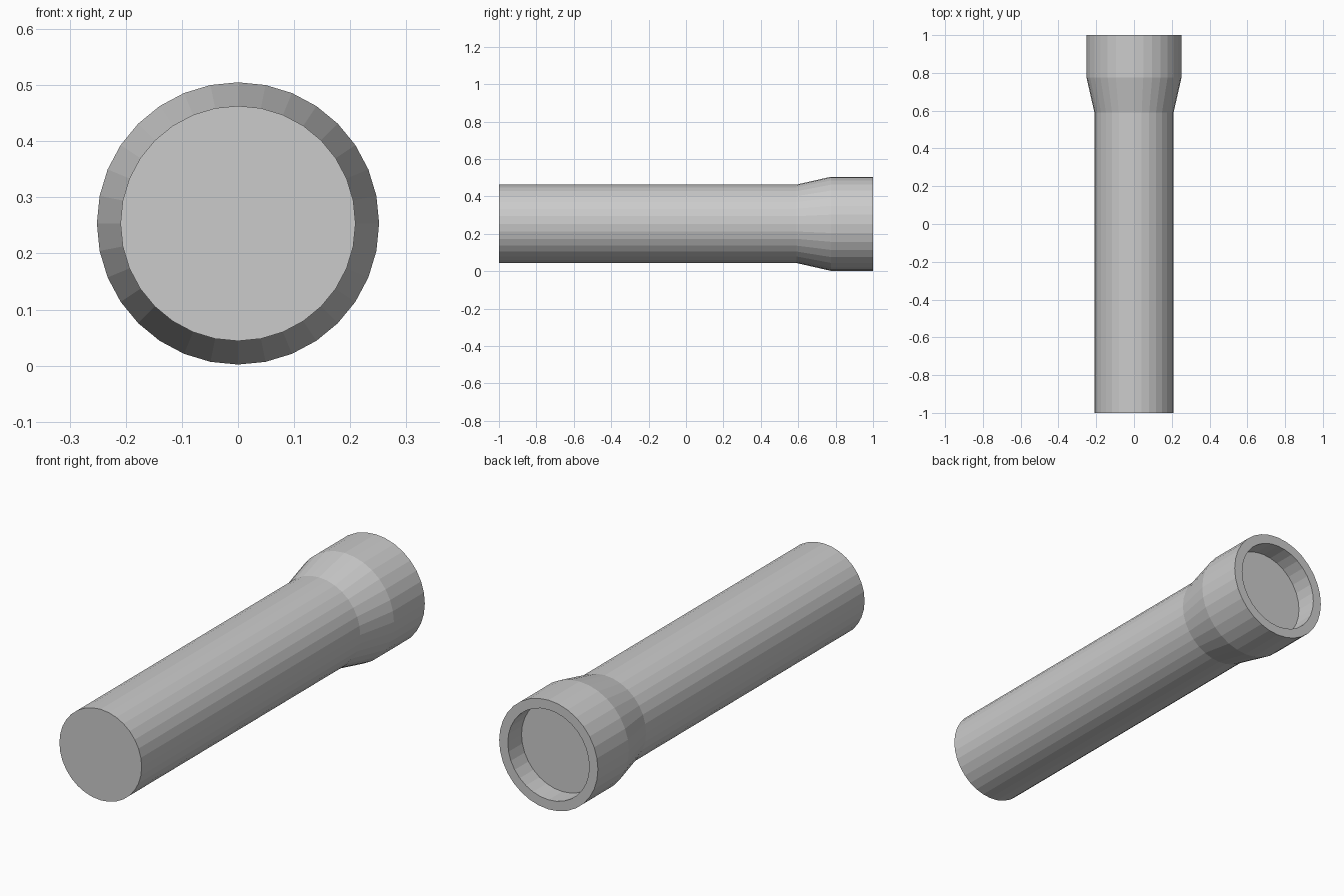
import bpy, bmesh, math

if "Cube" in bpy.data.objects:
    bpy.data.objects.remove(bpy.data.objects["Cube"])

SIDES = 32
CENTRE_Z = 0.2535

# Profile along the length: (y, radius), from tail cap to the recessed lens
PROFILE = [
    (-1.0, 0.2095),   # tail
    (0.59, 0.2095),   # barrel end
    (0.775, 0.2515),  # flared head
    (1.0, 0.2515),    # outer rim
    (1.0, 0.2075),    # inner rim
    (0.90, 0.2075),   # recessed lens
]


def lathe(name, profile):
    bm = bmesh.new()
    rings = []
    for y, r in profile:
        ring = []
        for i in range(SIDES):
            a = 2 * math.pi * i / SIDES
            ring.append(bm.verts.new((r * math.cos(a), y, CENTRE_Z + r * math.sin(a))))
        rings.append(ring)
    for a, b in zip(rings, rings[1:]):
        for i in range(SIDES):
            j = (i + 1) % SIDES
            bm.faces.new((a[i], a[j], b[j], b[i]))
    # Flat tail cap and lens
    bm.faces.new(rings[0])
    bm.faces.new(rings[-1])
    bmesh.ops.recalc_face_normals(bm, faces=bm.faces)
    mesh = bpy.data.meshes.new(name)
    bm.to_mesh(mesh)
    bm.free()
    obj = bpy.data.objects.new(name, mesh)
    bpy.context.collection.objects.link(obj)
    return obj


# Flashlight body with flared head and recessed lens
lathe("flashlight_body", PROFILE)
